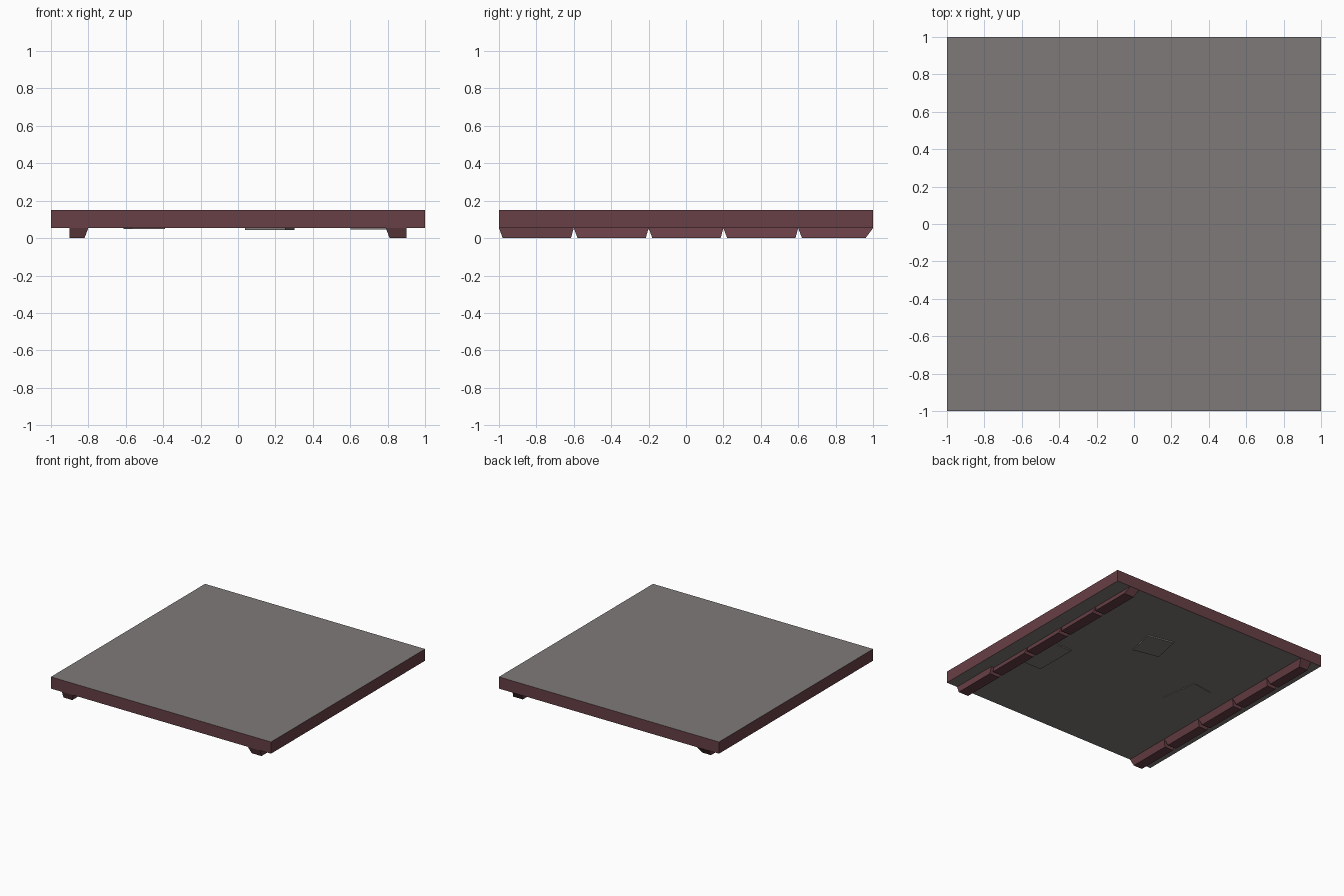
import bpy
import bmesh
from math import radians
from mathutils import Matrix

cube = bpy.data.objects.get("Cube")
if cube:
    bpy.data.objects.remove(cube, do_unlink=True)


def material(name, colour):
    mat = bpy.data.materials.new(name)
    mat.use_nodes = True
    mat.diffuse_color = colour
    mat.node_tree.nodes["Principled BSDF"].inputs["Base Color"].default_value = colour
    return mat


STONE = material("warm grey", (0.21, 0.195, 0.19, 1))
MAROON = material("dark maroon", (0.135, 0.05, 0.06, 1))


def block(name, bottom, top, mats, z0, z1, spin=0):
    """Six-sided block; bottom and top are (x0, x1, y0, y1) rectangles."""
    bm = bmesh.new()
    rings = []
    for (x0, x1, y0, y1), z in ((bottom, z0), (top, z1)):
        corners = ((x0, y0), (x1, y0), (x1, y1), (x0, y1))
        rings.append([bm.verts.new((x, y, z)) for x, y in corners])
    low, high = rings
    bm.faces.new(low[::-1])
    bm.faces.new(high)
    for i in range(4):
        j = (i + 1) % 4
        bm.faces.new((low[i], low[j], high[j], high[i]))
    bm.normal_update()
    if spin:
        cx, cy = (bottom[0] + bottom[1]) / 2, (bottom[2] + bottom[3]) / 2
        move = Matrix.Translation((cx, cy, 0))
        turn = Matrix.Rotation(radians(spin), 4, "Z")
        bm.transform(move @ turn @ move.inverted())
    # The second material, when given, covers the upright faces
    for face in bm.faces:
        face.material_index = int(len(mats) > 1 and abs(face.normal.z) < 0.5)
    mesh = bpy.data.meshes.new(name)
    bm.to_mesh(mesh)
    bm.free()
    for mat in mats:
        mesh.materials.append(mat)
    obj = bpy.data.objects.new(name, mesh)
    bpy.context.collection.objects.link(obj)
    return obj


# Floor slab with a maroon rim
SLAB_LOW, SLAB_HIGH = 0.054, 0.15
full = (-1, 1, -1, 1)
block("floor_slab", full, full, (STONE, MAROON), SLAB_LOW, SLAB_HIGH)

# Two rows of tapered runner pieces beneath the slab
COUNT, LENGTH = 5, 0.4
for i in range(COUNT):
    y0 = -1 + i * LENGTH
    y1 = y0 + LENGTH
    low_y0 = y0 + 0.02
    low_y1 = y1 - (0.04 if i == COUNT - 1 else 0.015)
    block(f"right_runner_{i + 1}", (-0.9, -0.82, low_y0, low_y1),
          (-0.9, -0.8, y0, y1), (MAROON,), 0, SLAB_LOW)
    # The left row leans in under the slab, except its front piece
    outer = 0.9 if i == 0 else 0.875
    block(f"left_runner_{i + 1}", (0.81, 0.9, low_y0, low_y1),
          (0.79, outer, y0, y1), (MAROON,), 0, SLAB_LOW)

# Thin flagstones on the underside
flagstones = (
    ("back_flagstone", (0.06, 0.28, 0.31, 0.55), 0.044, -12),
    ("right_flagstone", (-0.59, -0.41, -0.13, 0.18), 0.049, 8),
    ("left_flagstone", (0.6, 0.8, -0.38, -0.02), 0.045, 0),
)
for name, area, low, spin in flagstones:
    block(name, area, area, (STONE,), low, SLAB_LOW, spin)
